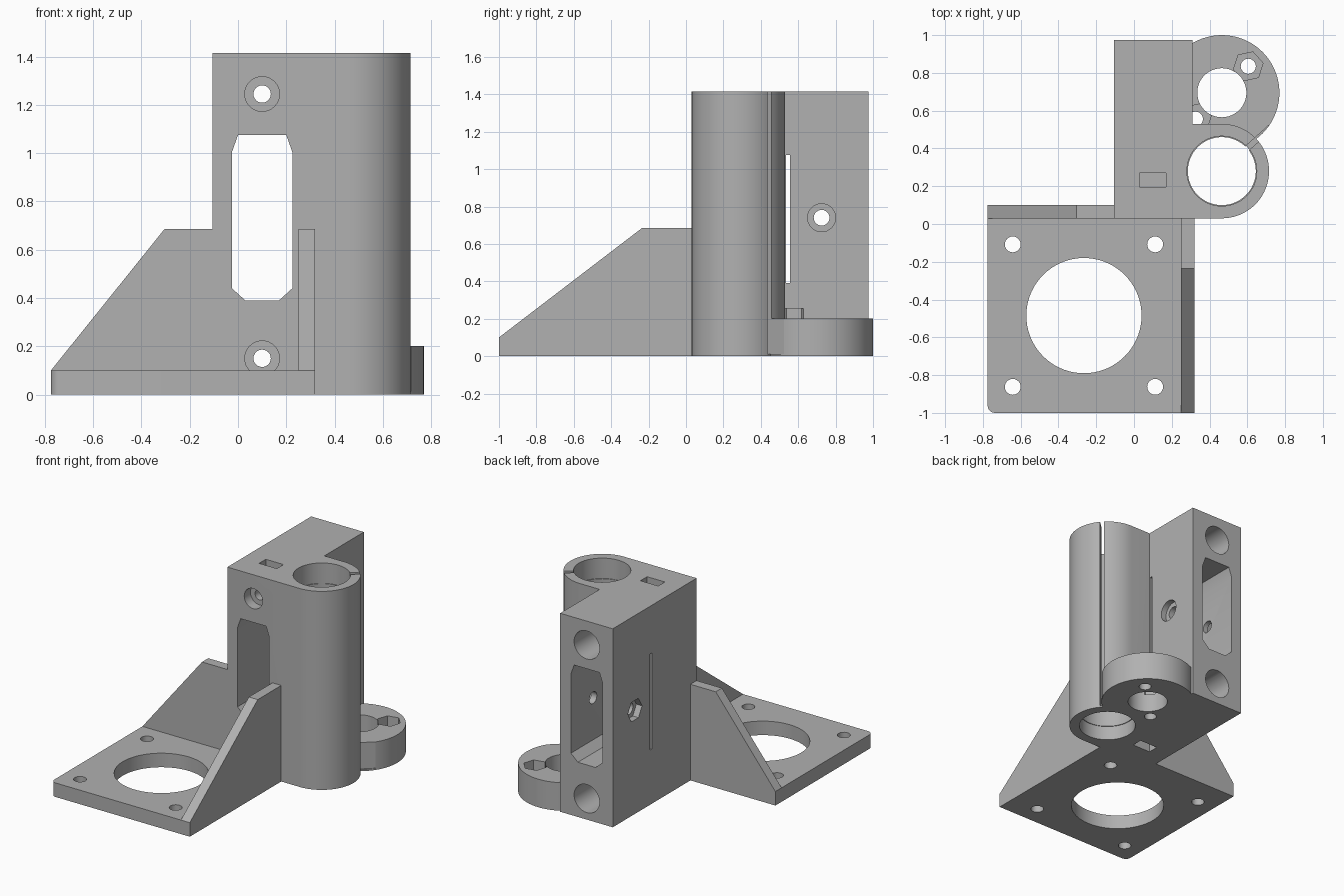
import bpy, bmesh, math
from mathutils import Matrix, Vector

old = bpy.data.objects.get("Cube")
if old:
    bpy.data.objects.remove(old, do_unlink=True)

grey = bpy.data.materials.new("plain grey")
grey.use_nodes = True
COLOUR = (0.44, 0.44, 0.44, 1)
grey.diffuse_color = COLOUR
grey.node_tree.nodes["Principled BSDF"].inputs["Base Color"].default_value = COLOUR


def prism(name, outline, axis, start, end):
    """Extrude a 2D outline along an axis: x uses (y, z), y uses (x, z), z uses (x, y)."""
    place = {"x": lambda a, b: (start, a, b),
             "y": lambda a, b: (a, start, b),
             "z": lambda a, b: (a, b, start)}[axis]
    step = Vector([(end - start) * (axis == k) for k in "xyz"])
    bm = bmesh.new()
    face = bm.faces.new([bm.verts.new(place(a, b)) for a, b in outline])
    top = bmesh.ops.extrude_face_region(bm, geom=[face])["geom"]
    bmesh.ops.translate(bm, vec=step, verts=[v for v in top if isinstance(v, bmesh.types.BMVert)])
    bmesh.ops.recalc_face_normals(bm, faces=bm.faces)
    mesh = bpy.data.meshes.new(name)
    bm.to_mesh(mesh)
    bm.free()
    mesh.materials.append(grey)
    obj = bpy.data.objects.new(name, mesh)
    bpy.context.collection.objects.link(obj)
    return obj


def arc(cx, cy, r, a0, a1, n):
    return [(cx + r * math.cos(math.radians(a0 + (a1 - a0) * i / n)),
             cy + r * math.sin(math.radians(a0 + (a1 - a0) * i / n))) for i in range(n + 1)]


def circle(cx, cy, r, n=48, turn=0):
    return arc(cx, cy, r, turn, turn + 360, n)[:-1]


def rect(x0, x1, y0, y1):
    return [(x0, y0), (x1, y0), (x1, y1), (x0, y1)]


def combine(target, tools, operation="DIFFERENCE"):
    """Apply booleans one after another and discard the helper solids."""
    bpy.context.view_layer.objects.active = target
    for tool in tools:
        tool.hide_render = True
        mod = target.modifiers.new("cut", "BOOLEAN")
        mod.operation = operation
        mod.solver = "EXACT"
        mod.object = tool
        bpy.ops.object.modifier_apply(modifier=mod.name)
        bpy.data.objects.remove(tool, do_unlink=True)


def smooth(obj):
    bpy.ops.object.select_all(action="DESELECT")
    obj.select_set(True)
    bpy.context.view_layer.objects.active = obj
    bpy.ops.object.shade_smooth_by_angle(angle=math.radians(25))


HEIGHT = 1.415
BX, BY = 0.465, 0.28      # bearing axis
NX, NY = 0.465, 0.695     # rear ring axis

# Tall block with round bearing housing, joined to the low rear ring
body = prism("carriage_body",
             [(-0.105, 0.03)] + arc(BX, BY, 0.25, -90, 90, 40)
             + [(0.31, 0.53), (0.31, 0.975), (-0.105, 0.975)], "z", 0, HEIGHT)
combine(body, [prism("ring", circle(NX, NY, 0.305, 72), "z", 0, 0.2)], "UNION")

# Bearing bore, slightly wider at both ends, and the ring bore
cuts = [prism("bore", circle(BX, BY, 0.18, 64), "z", -0.1, 1.6),
        prism("bore_low", circle(BX, BY, 0.185, 64), "z", -0.1, 0.1),
        prism("bore_high", circle(BX, BY, 0.185, 64), "z", 1.27, 1.6),
        prism("ring_bore", circle(NX, NY, 0.13, 48), "z", -0.1, 0.3)]

# Clamping slit through the housing wall, diagonal to the back right
slit = prism("slit", rect(0.1, 0.35, -0.014, 0.014), "z", 0.012, 1.6)
slit.data.transform(Matrix.Translation((BX, BY, 0)) @ Matrix.Rotation(math.radians(42), 4, "Z"))
cuts.append(slit)

# Nut traps and screw holes of the ring
for x, y, r, top in ((0.605, 0.835, 0.08, 0.3), (0.325, 0.555, 0.085, 0.255)):
    cuts += [prism("nut", circle(x, y, r, 6, 12), "z", 0.13, top),
             prism("screw", circle(x, y, 0.04, 24), "z", -0.1, 0.16)]

# Chamfered window through the block, with a thin side slot
window = [(0.03, 0.39), (0.17, 0.39), (0.225, 0.44), (0.225, 1.005),
          (0.2, 1.075), (0, 1.075), (-0.025, 1.005), (-0.025, 0.44)]
cuts += [prism("window", window, "y", -0.1, 1.1),
         prism("side_slot", rect(0.535, 0.555, 0.39, 1.075), "x", -0.2, 0.33)]

# Rod sockets from the back, screws from the front, nut slots from the ends
for z, z0, z1 in ((0.15, -0.1, 0.225), (1.245, 1.17, 1.6)):
    cuts += [prism("socket", circle(0.1, z, 0.1, 40), "y", 0.35, 1.1),
             prism("screw", circle(0.1, z, 0.036, 24), "y", -0.1, 0.4),
             prism("screw_head", circle(0.1, z, 0.072, 32), "y", -0.1, 0.1),
             prism("nut_slot", rect(0.03, 0.17, 0.195, 0.27), "z", z0, z1)]

# Side clamp screw: round recess on the right, hexagon on the left
cuts += [prism("screw", circle(0.725, 0.74, 0.042, 24), "x", -0.2, 0.4),
         prism("screw_head", circle(0.725, 0.74, 0.075, 32), "x", 0.27, 0.4),
         prism("nut", circle(0.725, 0.74, 0.08, 6), "x", -0.2, -0.06)]
combine(body, cuts)
smooth(body)

# Motor plate with a rounded outer corner, a large opening and four screw holes
plate = prism("motor_plate",
              arc(-0.735, -0.96, 0.04, 180, 270, 8) + [(0.25, -1), (0.25, 0.03), (-0.775, 0.03)],
              "z", 0, 0.1)
holes = [prism("opening", circle(-0.265, -0.485, 0.305, 72), "z", -0.1, 0.2)]
for x in (-0.642, 0.112):
    for y in (-0.108, -0.862):
        holes.append(prism("screw", circle(x, y, 0.042, 24), "z", -0.1, 0.2))
combine(plate, holes)
smooth(plate)

# Sloped side brace and sloped back wall
prism("side_brace", [(-1, 0), (0.03, 0), (0.03, 0.685), (-0.235, 0.685), (-1, 0.1)],
      "x", 0.25, 0.32)
prism("back_wall", [(-0.775, 0), (-0.105, 0), (-0.105, 0.685), (-0.305, 0.685), (-0.775, 0.1)],
      "y", 0.03, 0.1)
